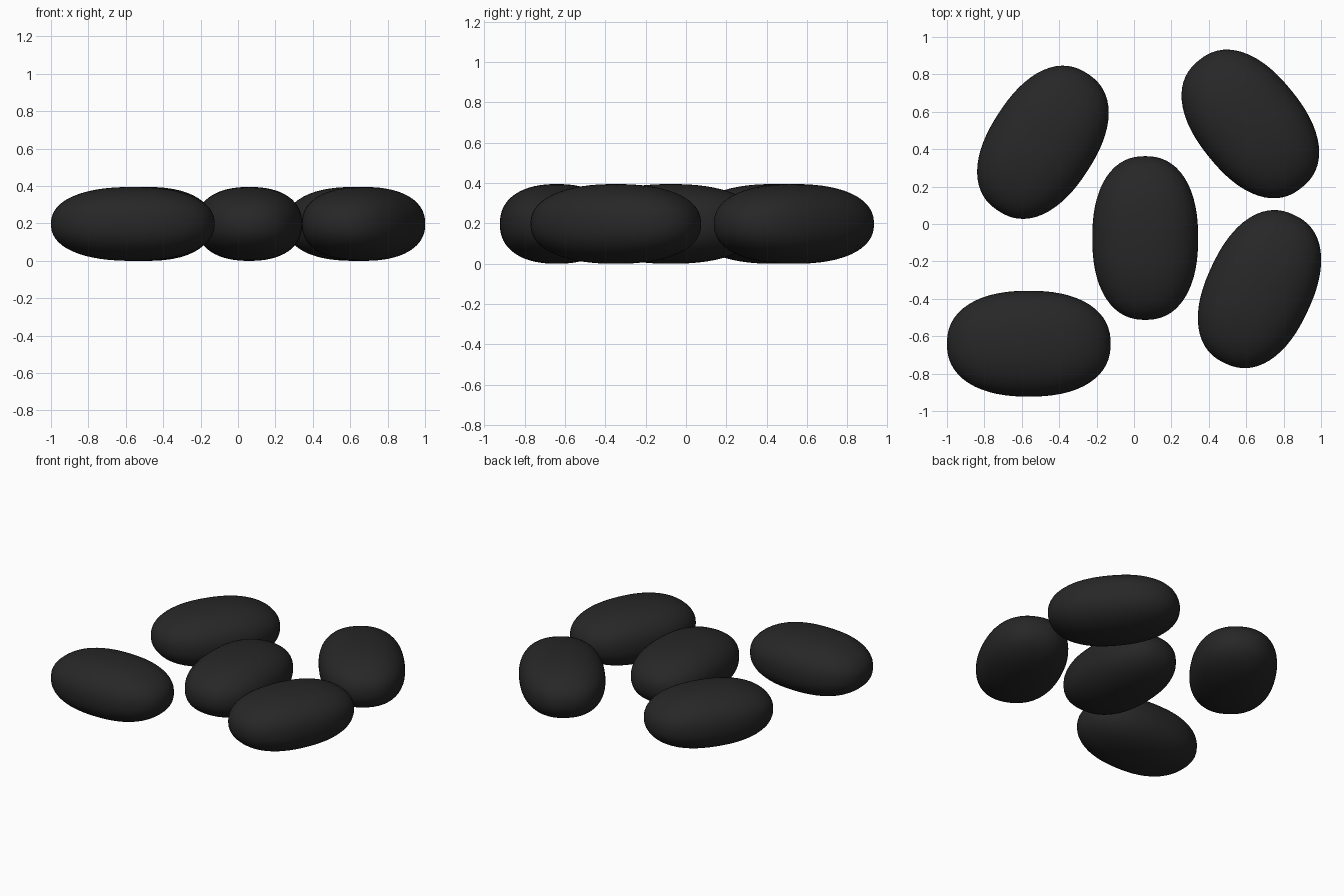
import bpy, bmesh, math

if "Cube" in bpy.data.objects:
    bpy.data.objects.remove(bpy.data.objects["Cube"])

HALF = (0.283, 0.4375, 0.1975)   # half width, half length, half height
POWER = 2.3                      # slightly boxier than an ellipsoid

mat = bpy.data.materials.new("dark_bean")
mat.diffuse_color = (0.02, 0.02, 0.02, 1)
mat.use_nodes = True
mat.node_tree.nodes["Principled BSDF"].inputs["Base Color"].default_value = mat.diffuse_color


def bean_mesh():
    # quad sphere pushed out to a rounded-box pebble shape
    bm = bmesh.new()
    bmesh.ops.create_cube(bm, size=2)
    bmesh.ops.subdivide_edges(bm, edges=bm.edges[:], cuts=15, use_grid_fill=True)
    for v in bm.verts:
        p = [math.tan(c * math.pi / 4) for c in v.co]
        r = sum(abs(c) ** POWER for c in p) ** (1 / POWER)
        v.co = [c / r * h for c, h in zip(p, HALF)]
    for f in bm.faces:
        f.smooth = True
    mesh = bpy.data.meshes.new("bean")
    bm.to_mesh(mesh)
    bm.free()
    mesh.materials.append(mat)
    return mesh


# name, centre x, centre y, turn in degrees
beans = [
    ("bean_centre", 0.06, -0.075, 0),
    ("bean_front_left", -0.5625, -0.64, 90),
    ("bean_back_left", -0.487, 0.437, -33),
    ("bean_back_right", 0.622, 0.535, 39),
    ("bean_front_right", 0.671, -0.348, -25),
]
mesh = bean_mesh()
for name, x, y, turn in beans:
    ob = bpy.data.objects.new(name, mesh)
    ob.location = (x, y, HALF[2])
    ob.rotation_euler.z = math.radians(turn)
    bpy.context.collection.objects.link(ob)
